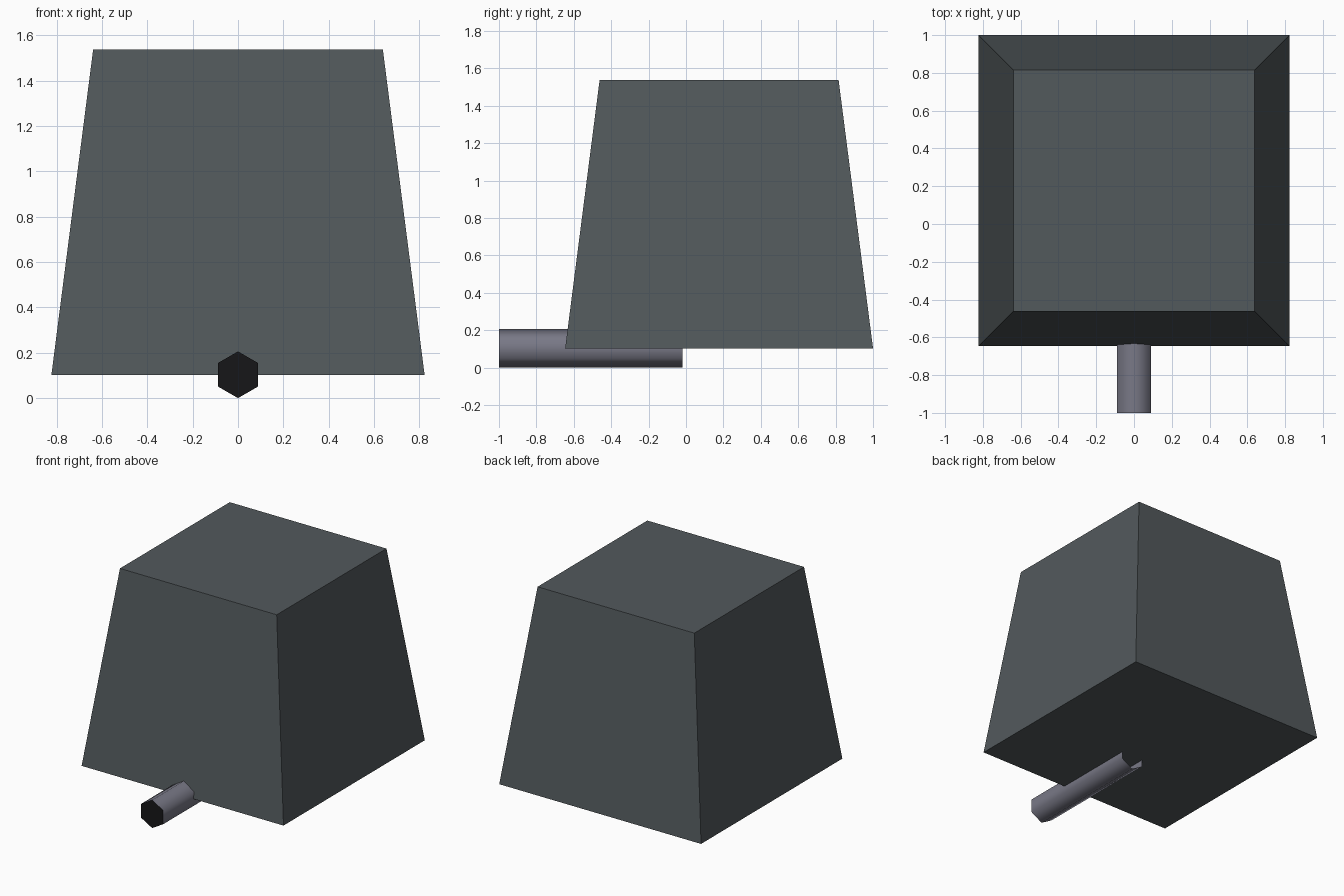
import bpy, bmesh
from math import sin, cos, tau

if "Cube" in bpy.data.objects:
    bpy.data.objects.remove(bpy.data.objects["Cube"])


def material(name, rgb):
    m = bpy.data.materials.new(name)
    m.diffuse_color = (*rgb, 1)
    m.use_nodes = True
    m.node_tree.nodes["Principled BSDF"].inputs["Base Color"].default_value = m.diffuse_color
    return m


def loft(name, ring_a, ring_b, mats, cap_a=True, cap_b=True, smooth=False):
    """Join two matching rings with side faces; caps use the last material."""
    bm = bmesh.new()
    a = [bm.verts.new(p) for p in ring_a]
    b = [bm.verts.new(p) for p in ring_b]
    n = len(a)
    for i in range(n):
        j = (i + 1) % n
        f = bm.faces.new((a[i], a[j], b[j], b[i]))
        f.smooth = smooth
    if cap_a:
        bm.faces.new(a[::-1]).material_index = len(mats) - 1
    if cap_b:
        bm.faces.new(b).material_index = len(mats) - 1
    if smooth:
        # keep the end rims crisp while the sides blend
        for e in bm.edges:
            if {f.smooth for f in e.link_faces} == {True, False}:
                e.smooth = False
    bm.normal_update()
    mesh = bpy.data.meshes.new(name)
    bm.to_mesh(mesh)
    bm.free()
    for m in mats:
        mesh.materials.append(m)
    ob = bpy.data.objects.new(name, mesh)
    bpy.context.collection.objects.link(ob)
    return ob


def square(half, z, cy=0.177):
    return [(sx * half, cy + sy * half, z)
            for sx, sy in ((-1, -1), (1, -1), (1, 1), (-1, 1))]


def hexagon(y, r=0.103):
    return [(r * sin(tau * i / 6), y, r + r * cos(tau * i / 6)) for i in range(6)]


slate = material("slate", (0.085, 0.1, 0.107))
steel = material("steel", (0.19, 0.19, 0.24))
black = material("black", (0.008, 0.008, 0.009))

# Tapered body
loft("tapered_body", square(0.823, 0.103), square(0.639, 1.537), [slate])

# Six-sided tube: dark front end, open at the hidden rear end
tube = loft("barrel", hexagon(-1.0), hexagon(-0.02), [steel, black],
            cap_b=False, smooth=True)

# Make the tube's faces point outward
bm = bmesh.new()
bm.from_mesh(tube.data)
side = bm.faces[:][0]
c = side.calc_center_median()
if side.normal.x * c.x + side.normal.z * (c.z - 0.103) < 0:
    bmesh.ops.reverse_faces(bm, faces=bm.faces[:])
bm.to_mesh(tube.data)
bm.free()
